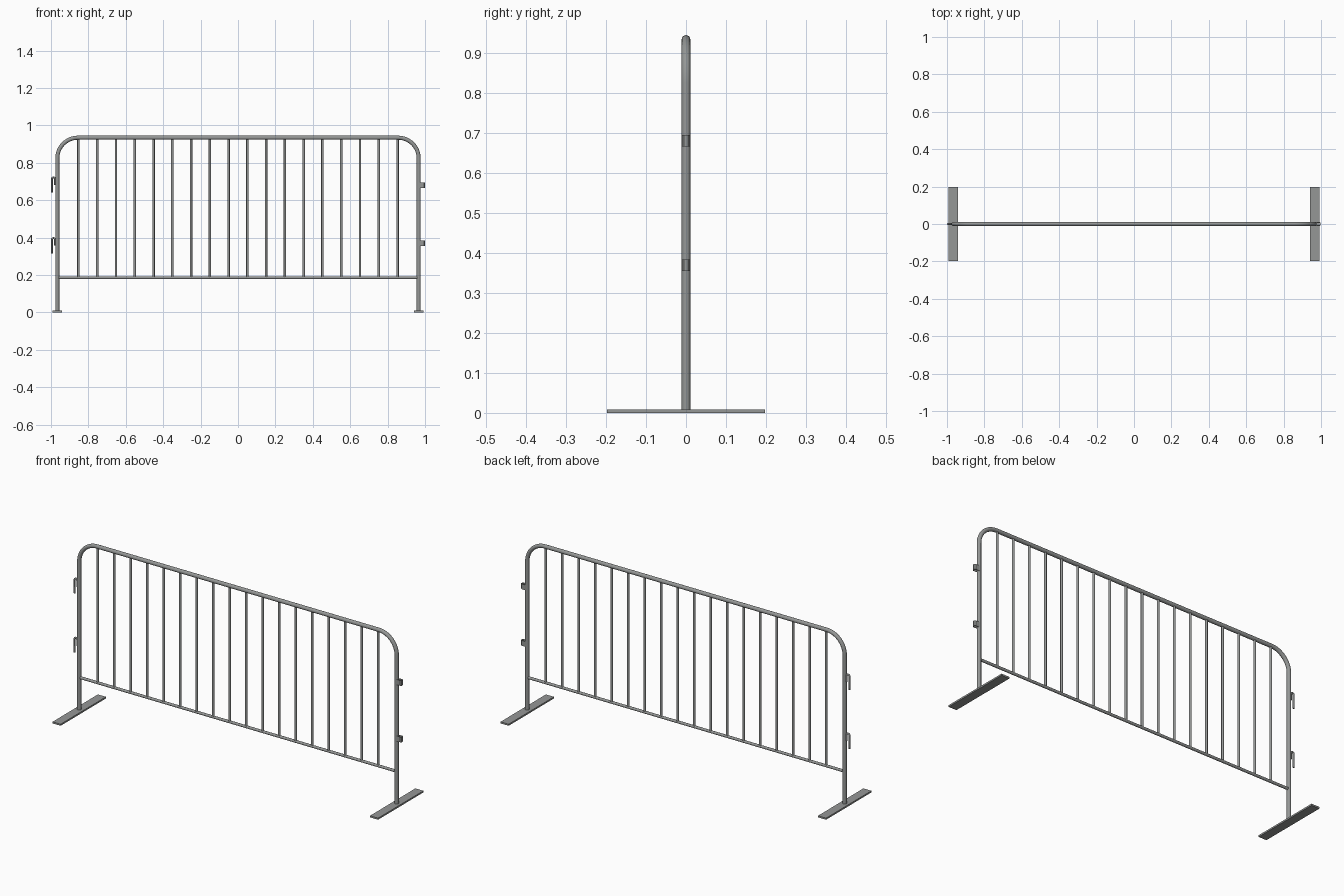
import bpy, bmesh, math
from mathutils import Vector

if "Cube" in bpy.data.objects:
    bpy.data.objects.remove(bpy.data.objects["Cube"])

steel = bpy.data.materials.new("galvanised_grey")
steel.diffuse_color = (0.30, 0.31, 0.305, 1)
steel.use_nodes = True
steel.node_tree.nodes["Principled BSDF"].inputs["Base Color"].default_value = steel.diffuse_color


def finish(name, bm, smooth=True):
    bmesh.ops.recalc_face_normals(bm, faces=bm.faces)
    me = bpy.data.meshes.new(name)
    bm.to_mesh(me)
    bm.free()
    me.materials.append(steel)
    ob = bpy.data.objects.new(name, me)
    bpy.context.collection.objects.link(ob)
    if smooth:
        bpy.ops.object.select_all(action='DESELECT')
        ob.select_set(True)
        bpy.context.view_layer.objects.active = ob
        bpy.ops.object.shade_smooth_by_angle(angle=math.radians(40))
    return ob


def tube(name, path, r, n=16):
    """Sweep a round section along a path of (x, z) points in the y = 0 plane."""
    bm = bmesh.new()
    pts = [Vector((x, 0, z)) for x, z in path]
    rings = []
    for i, p in enumerate(pts):
        t = (pts[min(i + 1, len(pts) - 1)] - pts[max(i - 1, 0)]).normalized()
        side = Vector((0, 1, 0))
        up = side.cross(t)
        rings.append([bm.verts.new(p + r * (math.cos(a) * side + math.sin(a) * up))
                      for a in (2 * math.pi * k / n for k in range(n))])
    for a, b in zip(rings, rings[1:]):
        for k in range(n):
            bm.faces.new((a[k], a[(k + 1) % n], b[(k + 1) % n], b[k]))
    bm.faces.new(rings[0])
    bm.faces.new(rings[-1])
    return finish(name, bm)


def arc(cx, cz, r, a0, a1, n):
    return [(cx + r * math.cos(math.radians(a0 + (a1 - a0) * i / n)),
             cz + r * math.sin(math.radians(a0 + (a1 - a0) * i / n))) for i in range(n + 1)]


# Outer bent tube: both legs and top rail
X, TOP, R = 0.966, 0.934, 0.11
frame = ([(-X, 0.004)] + arc(-X + R, TOP - R, R, 180, 90, 12)
         + arc(X - R, TOP - R, R, 90, 0, 12) + [(X, 0.004)])
tube("outer_frame", frame, 0.0108, 20)

# Bottom rail and upright bars
RAIL = 0.185
tube("bottom_rail", [(-X, RAIL), (X, RAIL)], 0.0075)
for i in range(18):
    x = -0.853 + 1.706 * i / 17
    tube(f"upright_bar_{i + 1}", [(x, RAIL), (x, TOP)], 0.0065, 12)

# Flat feet
for side, s in (("left", -1), ("right", 1)):
    bm = bmesh.new()
    bmesh.ops.create_cube(bm, size=1)
    for v in bm.verts:
        v.co = Vector((s * X + v.co.x * 0.049, v.co.y * 0.394, 0.0045 + v.co.z * 0.009))
    finish(side + "_foot", bm, False)

# Hanging hooks on the left leg
for name, z in (("upper", 0.727), ("lower", 0.402)):
    r = 0.0085
    c = z - r - 0.005
    path = [(-0.978, c - 0.032)] + arc(-0.978 - r, c, r, 0, 180, 10) + [(-0.978 - 2 * r, z - 0.086)]
    tube(name + "_hook", path, 0.005, 12)

# U-shaped strap eyes on the right leg
outer = [(0.970, -0.0095), (0.994, -0.0095), (1.0, -0.005), (1.0, 0.005), (0.994, 0.0095), (0.970, 0.0095)]
inner = [(0.970, -0.0065), (0.992, -0.0065), (0.997, -0.004), (0.997, 0.004), (0.992, 0.0065), (0.970, 0.0065)]
for name, z in (("upper", 0.666), ("lower", 0.355)):
    bm = bmesh.new()
    o = [bm.verts.new((x, y, z)) for x, y in outer]
    n = [bm.verts.new((x, y, z)) for x, y in inner]
    faces = [bm.faces.new((o[k], o[k + 1], n[k + 1], n[k])) for k in range(5)]
    ext = bmesh.ops.extrude_face_region(bm, geom=faces, use_keep_orig=True)
    for v in ext["geom"]:
        if isinstance(v, bmesh.types.BMVert):
            v.co.z += 0.029
    finish(name + "_eye", bm, False)
